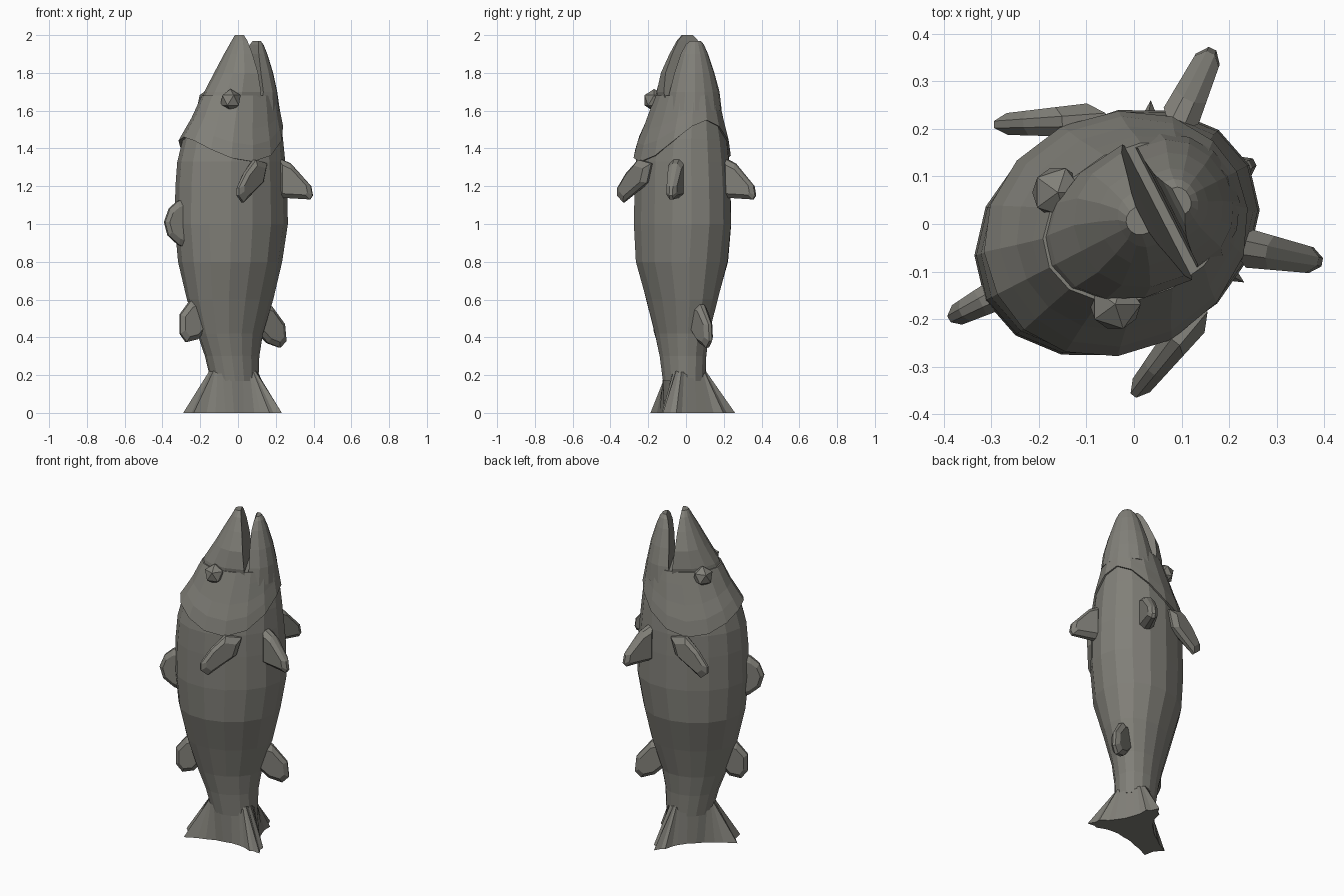
import bpy, bmesh, math
from mathutils import Vector

if "Cube" in bpy.data.objects:
    bpy.data.objects.remove(bpy.data.objects["Cube"])

SEG = 16

# Dark warm grey
GREY = bpy.data.materials.new("dark_grey")
GREY.diffuse_color = (0.22, 0.215, 0.19, 1)
GREY.use_nodes = True
GREY.node_tree.nodes["Principled BSDF"].inputs["Base Color"].default_value = GREY.diffuse_color


def place(u, w, z):
    """Fish frame to world: u runs back to belly, w runs sideways."""
    return Vector((0.89 * u + 0.457 * w, 0.457 * u - 0.89 * w, z))


def loft(name, rings):
    """Skin a list of equal-length rings of (u, w, z) points, capped at both ends."""
    bm = bmesh.new()
    loops = [[bm.verts.new(place(*p)) for p in ring] for ring in rings]
    n = len(loops[0])
    for lo, hi in zip(loops, loops[1:]):
        for i in range(n):
            j = (i + 1) % n
            bm.faces.new((lo[i], lo[j], hi[j], hi[i]))
    bm.faces.new(loops[0][::-1])
    bm.faces.new(loops[-1])
    bmesh.ops.recalc_face_normals(bm, faces=bm.faces[:])
    mesh = bpy.data.meshes.new(name)
    bm.to_mesh(mesh)
    bm.free()
    mesh.materials.append(GREY)
    obj = bpy.data.objects.new(name, mesh)
    bpy.context.collection.objects.link(obj)
    return obj


# Body sections: height, centre, depth radius, width radius
SECTIONS = [
    (0.17, -0.02, 0.13, 0.11), (0.30, -0.035, 0.15, 0.118),
    (0.42, -0.047, 0.183, 0.134), (0.60, -0.047, 0.24, 0.178),
    (0.80, -0.047, 0.285, 0.236), (1.00, -0.04, 0.312, 0.247),
    (1.20, -0.04, 0.308, 0.243), (1.33, -0.04, 0.297, 0.238),
    (1.45, -0.03, 0.281, 0.225), (1.62, 0.0, 0.23, 0.175),
    (1.68, 0.01, 0.21, 0.157),
]


def section(z):
    for a, b in zip(SECTIONS, SECTIONS[1:]):
        if z <= b[0]:
            t = (z - a[0]) / (b[0] - a[0])
            return [p + (q - p) * t for p, q in zip(a[1:], b[1:])]
    return SECTIONS[-1][1:]


def on_body(angle, z, grow=1.0):
    c, a, b = section(z)
    return (c + a * grow * math.cos(angle), b * grow * math.sin(angle), z)


ANGLES = [2 * math.pi * i / SEG for i in range(SEG)]

# Body, running up inside the head
loft("body", [[on_body(t, s[0], 0.98 if s[0] > 1.4 else 1) for t in ANGLES]
              for s in SECTIONS[:10]])


# Head with a raised gill cover edge that dips at the sides
def gill(angle):
    c = math.cos(angle)
    return 1.33 + (0.22 if c > 0 else 0.13) * c * c


def flare(angle):
    return 0.06 - 0.045 * max(0, math.cos(angle))


head = [[on_body(t, gill(t), 0.94) for t in ANGLES]]
for step, grow in ((0, 1), (0.25, 0.5), (0.5, 0), (0.8, 0), (1, 0)):
    head.append([on_body(t, gill(t) + step * (1.68 - gill(t)), 1 + grow * flare(t))
                 for t in ANGLES])
loft("head", head)


# Jaws: D-shaped sections as height, mouth-side u, outer u, half width
def jaw(name, rows):
    rings = []
    for z, inner, outer, half in rows:
        ring = []
        for i in range(9):
            a = math.pi * i / 8
            ring.append((inner + (outer - inner) * math.sin(a) ** 0.85, half * math.cos(a), z))
        rings.append(ring)
    loft(name, rings)


jaw("upper_jaw", [(1.64, 0.06, -0.21, 0.15), (1.70, 0.055, -0.185, 0.16),
                  (1.80, 0.045, -0.125, 0.145), (1.90, 0.035, -0.07, 0.10),
                  (1.97, 0.025, -0.03, 0.06), (2.00, 0.02, -0.015, 0.03)])
jaw("lower_jaw", [(1.60, 0.06, 0.23, 0.155), (1.70, 0.08, 0.215, 0.138),
                  (1.80, 0.08, 0.195, 0.11), (1.90, 0.085, 0.165, 0.075),
                  (1.95, 0.095, 0.145, 0.05), (1.97, 0.105, 0.13, 0.03)])

# Tail: flared, three-lobed foot with ribbed sides
half = [(-0.295, 0.06), (-0.17, 0.07), (-0.07, 0.09), (0.03, 0.13),
        (0.09, 0.19), (0.15, 0.215), (0.16, 0.14), (0.13, 0.06)]
outline = half + [(u, -w) for u, w in reversed(half)]
ribbed = []
for (u, w), (u2, w2) in zip(outline, outline[1:] + outline[:1]):
    ribbed += [(u, w), ((u + u2) * 0.47, (w + w2) * 0.47)]
foot = [(u, w, 0.0) for u, w in ribbed]
top = [on_body(math.atan2(w, u + 0.02), 0.23, 0.93) for u, w in ribbed]
loft("tail_fin", [foot, top])


# Fins: outline of (distance along root-to-tip, height), thick in the middle
def fin(name, root, tip, shape, thick):
    root, tip = Vector(root), Vector(tip)
    side = Vector((-(tip - root).y, (tip - root).x)).normalized()
    mt = sum(p[0] for p in shape) / len(shape)
    mz = sum(p[1] for p in shape) / len(shape)
    rings = []
    for scale, offset in ((0.72, thick), (1.0, thick * 0.35), (1.0, -thick * 0.35), (0.72, -thick)):
        ring = []
        for t, z in shape:
            t2, z2 = mt + (t - mt) * scale, mz + (z - mz) * scale
            p = root + (tip - root) * t2 + side * offset * (1.2 - 0.5 * t2)
            ring.append((p.x, p.y, z2))
        rings.append(ring)
    loft(name, rings)


fin("dorsal_fin", (-0.30, 0), (-0.437, 0),
    [(0, 1.14), (0.45, 1.12), (0.8, 1.08), (1, 1.01), (0.85, 0.94), (0.4, 0.89), (0, 0.87)], 0.03)
fin("rear_dorsal_fin", (-0.20, 0), (-0.345, 0),
    [(0, 0.62), (0.6, 0.59), (1, 0.52), (1, 0.42), (0.75, 0.375), (0.3, 0.39), (0, 0.44)], 0.034)
fin("anal_fin", (0.10, 0), (0.285, 0),
    [(0, 0.60), (0.5, 0.57), (0.95, 0.47), (1, 0.38), (0.8, 0.345), (0.4, 0.37), (0, 0.44)], 0.034)

# Paired fins and eyes
for label, s in (("left", -1), ("right", 1)):
    fin(label + "_pectoral_fin", (0.02, 0.235 * s), (-0.166, 0.32 * s),
        [(-0.15, 1.32), (0.3, 1.34), (0.7, 1.27), (1, 1.19), (1, 1.15), (0.8, 1.115), (0, 1.22)], 0.03)
    fin(label + "_pelvic_fin", (0.17, 0.14 * s), (0.315, 0.252 * s),
        [(0, 1.35), (0.35, 1.32), (0.95, 1.2), (1, 1.15), (0.92, 1.13), (0, 1.14)], 0.036)
    bpy.ops.mesh.primitive_ico_sphere_add(subdivisions=1, radius=0.06,
                                          location=place(-0.112, 0.132 * s, 1.655))
    eye = bpy.context.object
    eye.name = label + "_eye"
    eye.data.materials.append(GREY)
